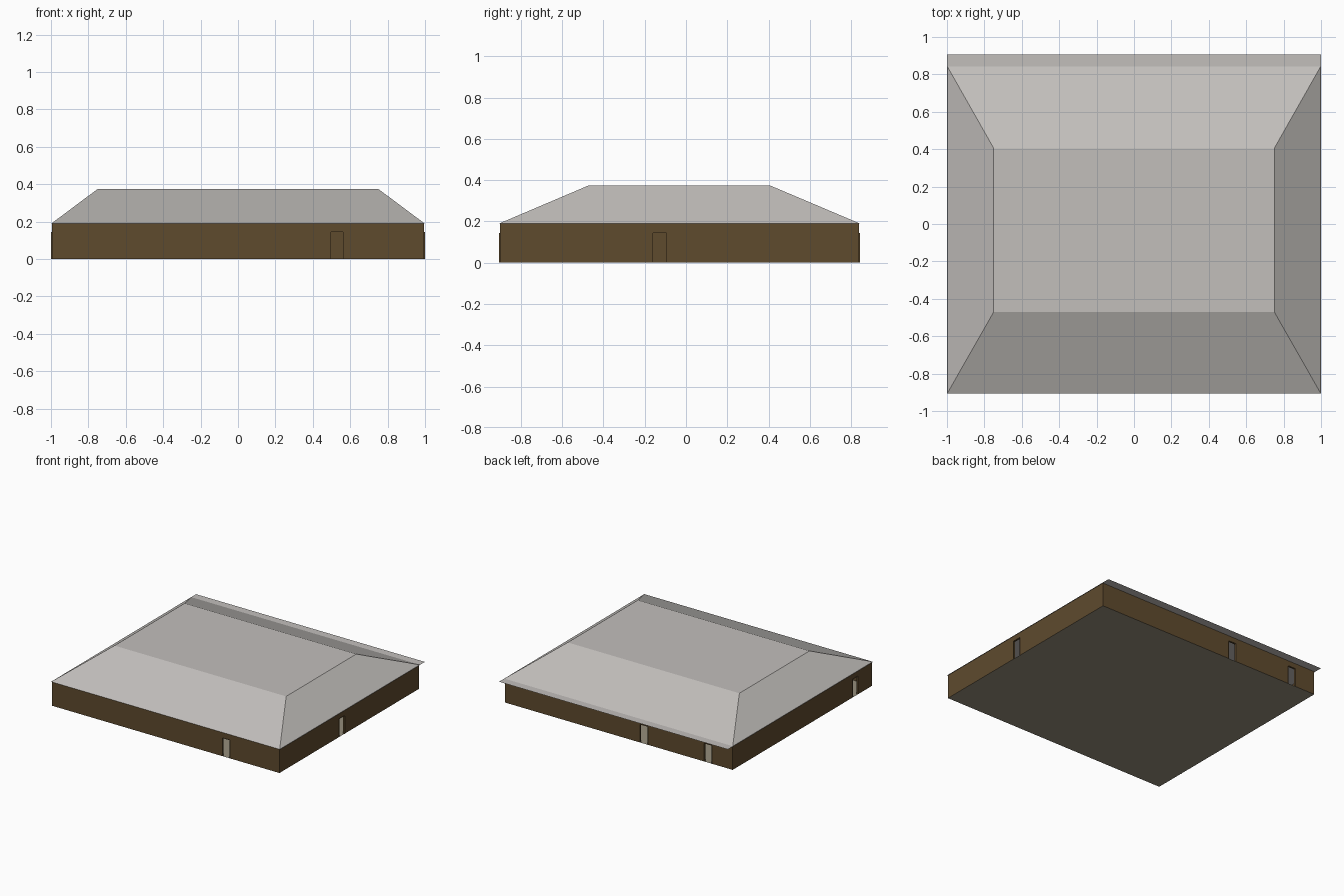
import bpy
from mathutils import Vector

if "Cube" in bpy.data.objects:
    bpy.data.objects.remove(bpy.data.objects["Cube"])

WX, Y0, Y1 = 0.994, -0.902, 0.837      # wall outline
EAVE, TOP = 0.19, 0.375                # heights
DOOR_W, DOOR_H = 0.065, 0.145


def material(name, rgb):
    m = bpy.data.materials.new(name)
    m.diffuse_color = (*rgb, 1)
    m.use_nodes = True
    m.node_tree.nodes["Principled BSDF"].inputs["Base Color"].default_value = m.diffuse_color
    return m


WALL = material("brown wall", (0.114, 0.069, 0.027))
ROOF = material("pale grey roof", (0.54, 0.52, 0.50))
FLOOR = material("beige floor", (0.30, 0.27, 0.20))


def sheet(name, quads, mat):
    """Object made of separate quads, welded where they touch."""
    index, verts, faces = {}, [], []
    for quad in quads:
        face = []
        for p in quad:
            key = tuple(round(c, 5) for c in p)
            if key not in index:
                index[key] = len(verts)
                verts.append(key)
            face.append(index[key])
        faces.append(face)
    me = bpy.data.meshes.new(name)
    me.from_pydata(verts, [], faces)
    me.materials.append(mat)
    ob = bpy.data.objects.new(name, me)
    bpy.context.collection.objects.link(ob)
    return ob


def wall(name, start, end, doors):
    """Thin wall with open doorways; doors are distances from the start."""
    start, end = Vector((*start, 0)), Vector((*end, 0))
    d = (end - start).normalized()
    out = Vector((d.y, -d.x, 0))

    def pt(s, z, o=0.0):
        return start + d * s + out * o + Vector((0, 0, z))

    def panel(a, b, low, high):
        return [pt(a, low), pt(b, low), pt(b, high), pt(a, high)]

    quads, lining, s = [], [], 0.0
    for c in sorted(doors):
        a, b = c - DOOR_W / 2, c + DOOR_W / 2
        quads += [panel(s, a, 0, DOOR_H), panel(s, a, DOOR_H, EAVE),
                  panel(a, b, DOOR_H, EAVE)]
        # doorway lining standing slightly proud of the wall
        rim = [(a, 0), (a, DOOR_H), (b, DOOR_H), (b, 0)]
        for (s0, z0), (s1, z1) in zip(rim, rim[1:]):
            lining.append([pt(s0, z0, 0.005), pt(s1, z1, 0.005),
                           pt(s1, z1, -0.01), pt(s0, z0, -0.01)])
        s = b
    length = (end - start).length
    quads += [panel(s, length, 0, DOOR_H), panel(s, length, DOOR_H, EAVE)]
    sheet(name, quads, WALL)
    sheet(name + "_door_lining", lining, WALL)


# Walls, anticlockwise from the front left corner
wall("front_wall", (-WX, Y0), (WX, Y0), [0.53 + WX])
wall("right_wall", (WX, Y0), (WX, Y1), [-0.127 - Y0])
wall("back_wall", (WX, Y1), (-WX, Y1), [WX + 0.22, WX + 0.78])
wall("left_wall", (-WX, Y1), (-WX, Y0), [Y1 + 0.69])


def ring(x0, x1, y0, y1, z):
    return [(x0, y0, z), (x1, y0, z), (x1, y1, z), (x0, y1, z)]


# Floor, and flat ceiling that overhangs as a strip at the back
sheet("floor", [ring(-WX, WX, Y0, Y1, 0.0)[::-1]], FLOOR)
sheet("ceiling", [ring(-1, 1, -0.905, 0.905, EAVE - 0.001)], ROOF)

# Hipped roof with a flat top
eave = ring(-0.998, 0.998, -0.905, 0.842, EAVE)
top = ring(-0.75, 0.75, -0.47, 0.405, TOP)
slopes = [[eave[i], eave[(i + 1) % 4], top[(i + 1) % 4], top[i]] for i in range(4)]
sheet("hipped_roof", slopes + [top], ROOF)
